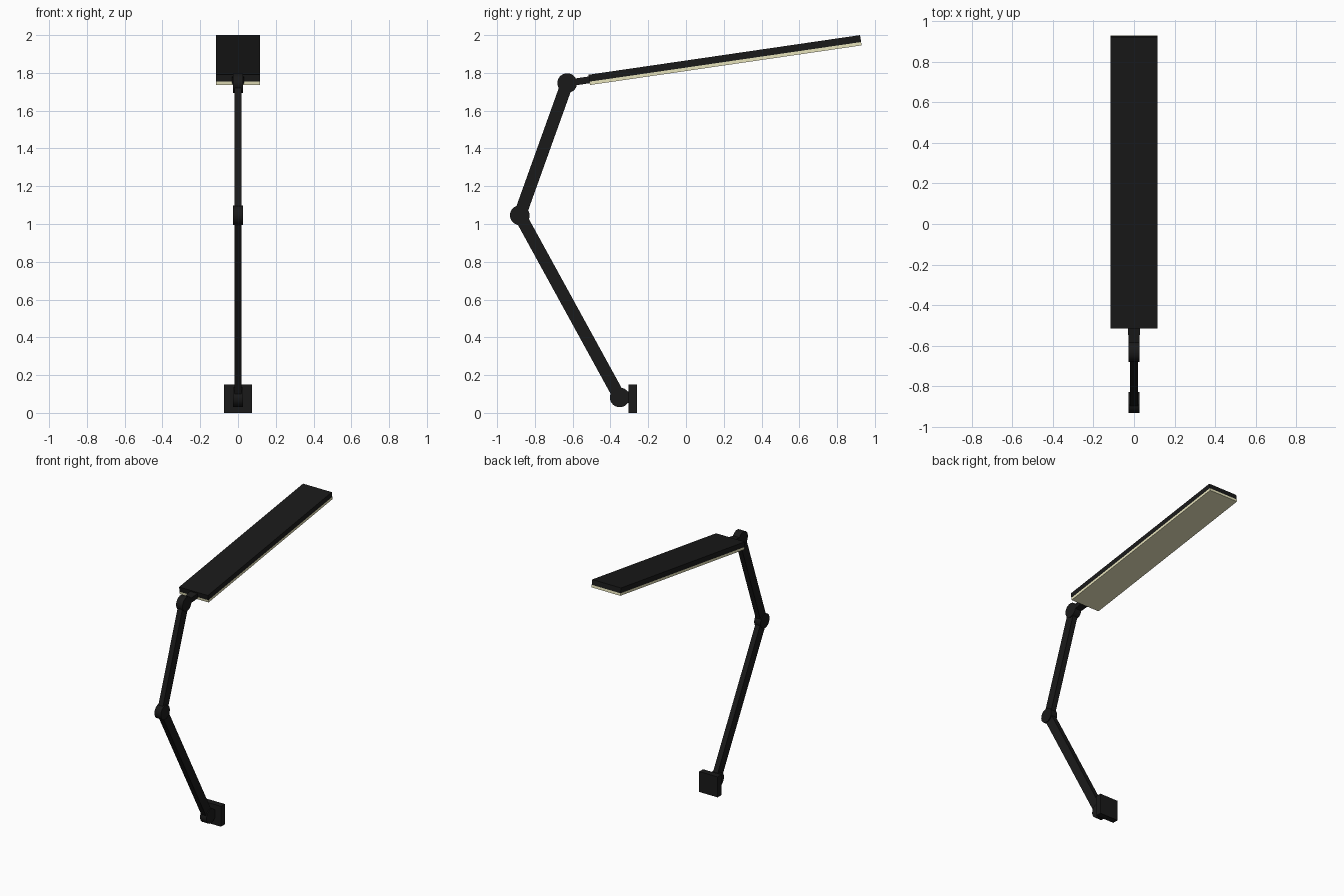
import bpy, bmesh, math
from mathutils import Vector, Matrix

if "Cube" in bpy.data.objects:
    bpy.data.objects.remove(bpy.data.objects["Cube"])


def material(name, color):
    m = bpy.data.materials.new(name)
    m.diffuse_color = color
    m.use_nodes = True
    m.node_tree.nodes["Principled BSDF"].inputs["Base Color"].default_value = m.diffuse_color
    return m


black = material("black_metal", (0.01, 0.01, 0.01, 1))
glow = material("diffuser", (0.80, 0.77, 0.50, 1))


def finish(name, bm, mat):
    bmesh.ops.recalc_face_normals(bm, faces=bm.faces)
    me = bpy.data.meshes.new(name)
    bm.to_mesh(me)
    bm.free()
    ob = bpy.data.objects.new(name, me)
    bpy.context.collection.objects.link(ob)
    me.materials.append(mat)
    return ob


def beam(name, a, b, w0, w1, h0, h1, mat, lift=0.0):
    """Box from a to b in the y-z plane; w = x width, h = thickness, at each end."""
    a, b = Vector((0, *a)), Vector((0, *b))
    d = (b - a).normalized()
    n = Vector((0, -d.z, d.y))
    bm = bmesh.new()
    rings = []
    for p, w, h in ((a, w0, h0), (b, w1, h1)):
        rings.append([bm.verts.new(p + Vector((sx * w / 2, 0, 0)) + n * (lift + sz * h / 2))
                      for sx, sz in ((-1, -1), (1, -1), (1, 1), (-1, 1))])
    r, s = rings
    bm.faces.new(r)
    bm.faces.new(s)
    for i in range(4):
        j = (i + 1) % 4
        bm.faces.new((r[i], r[j], s[j], s[i]))
    return finish(name, bm, mat)


def joint(name, c):
    bm = bmesh.new()
    bmesh.ops.create_cone(bm, cap_ends=True, segments=32, radius1=0.052, radius2=0.052, depth=0.052,
                          matrix=Matrix.Translation((0, *c)) @ Matrix.Rotation(math.pi / 2, 4, 'Y'))
    ob = finish(name, bm, black)
    bpy.context.view_layer.objects.active = ob
    ob.select_set(True)
    bpy.ops.object.shade_smooth_by_angle(angle=math.radians(35))
    ob.select_set(False)


# Pivot points (y, z)
base, elbow, wrist = (-0.351, 0.082), (-0.88, 1.046), (-0.629, 1.746)
for name, c in (("base_joint", base), ("elbow_joint", elbow), ("wrist_joint", wrist)):
    joint(name, c)

# Mounting plate and its bracket
beam("mount_plate", (-0.304, 0.075), (-0.26, 0.075), 0.149, 0.149, 0.15, 0.15, black)
beam("mount_bracket", base, (-0.30, 0.082), 0.05, 0.05, 0.06, 0.06, black)

# Arms
beam("lower_arm", base, elbow, 0.038, 0.038, 0.066, 0.066, black)
beam("upper_arm", elbow, wrist, 0.038, 0.038, 0.066, 0.066, black)

# Lamp head, tilted along an axis from the wrist
tilt = math.radians(8.3)


def along(s):
    return (wrist[0] + s * math.cos(tilt), wrist[1] + s * math.sin(tilt))


beam("head_neck", along(0.02), along(0.125), 0.048, 0.062, 0.036, 0.036, black)
beam("head_housing", along(0.118), along(1.571), 0.234, 0.234, 0.037, 0.037, black, lift=0.009)
beam("light_panel", along(0.118), along(1.571), 0.234, 0.234, 0.018, 0.018, glow, lift=-0.0185)
